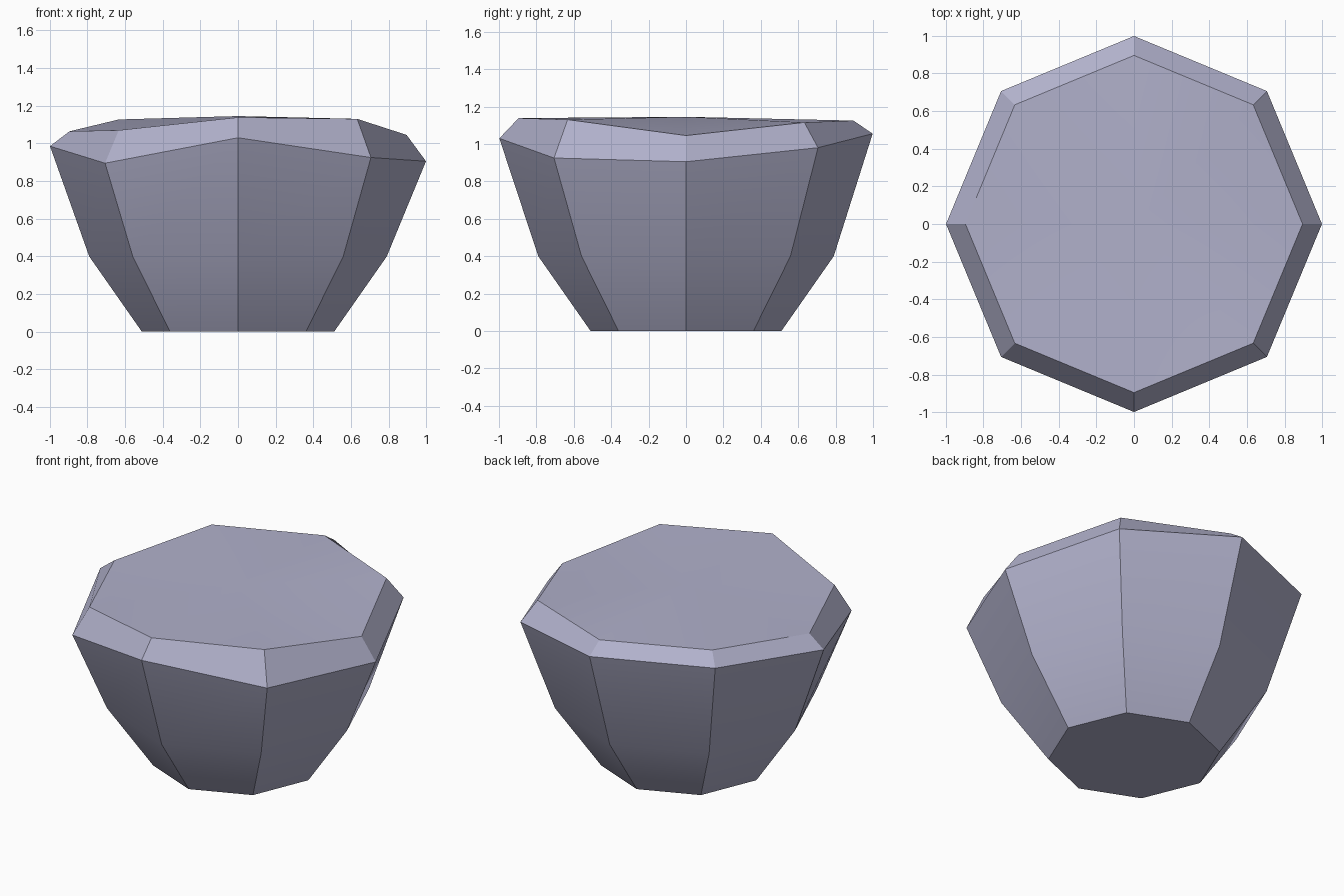
import bpy, bmesh, math

if "Cube" in bpy.data.objects:
    bpy.data.objects.remove(bpy.data.objects["Cube"])

# Heights of the uneven rim and of the bevelled top edge, every 45 degrees from +x
RIM = [0.905, 0.98, 1.055, 1.055, 0.985, 0.895, 1.03, 0.925]
TOP = [1.045, 1.115, 1.125, 1.127, 1.064, 1.07, 1.138, 1.13]
N = 8

bm = bmesh.new()


def ring(radius, heights):
    pts = []
    for i in range(N):
        a = 2 * math.pi * i / N
        pts.append(bm.verts.new((radius * math.cos(a), radius * math.sin(a), heights[i])))
    return pts


# Rings from foot to top edge
rings = [ring(0.51, [0] * N), ring(0.79, [0.4] * N), ring(0.998, RIM), ring(0.895, TOP)]
for low, high in zip(rings, rings[1:]):
    for i in range(N):
        j = (i + 1) % N
        bm.faces.new((low[i], low[j], high[j], high[i]))

# Flat underside
bm.faces.new(list(reversed(rings[0])))

# Slightly domed top, fanned around a centre point
centre = bm.verts.new((0, 0, 1.145))
for i in range(N):
    bm.faces.new((rings[3][i], rings[3][(i + 1) % N], centre))
bmesh.ops.recalc_face_normals(bm, faces=bm.faces)

mesh = bpy.data.meshes.new("stone_block")
bm.to_mesh(mesh)
bm.free()
rock = bpy.data.objects.new("stone_block", mesh)
bpy.context.collection.objects.link(rock)

# Single blue-grey stone colour
mat = bpy.data.materials.new("blue grey stone")
mat.diffuse_color = (0.44, 0.44, 0.60, 1)
mat.use_nodes = True
mat.node_tree.nodes["Principled BSDF"].inputs["Base Color"].default_value = mat.diffuse_color
mesh.materials.append(mat)

bpy.context.view_layer.objects.active = rock
rock.select_set(True)
bpy.ops.object.shade_smooth_by_angle(angle=math.radians(25))
